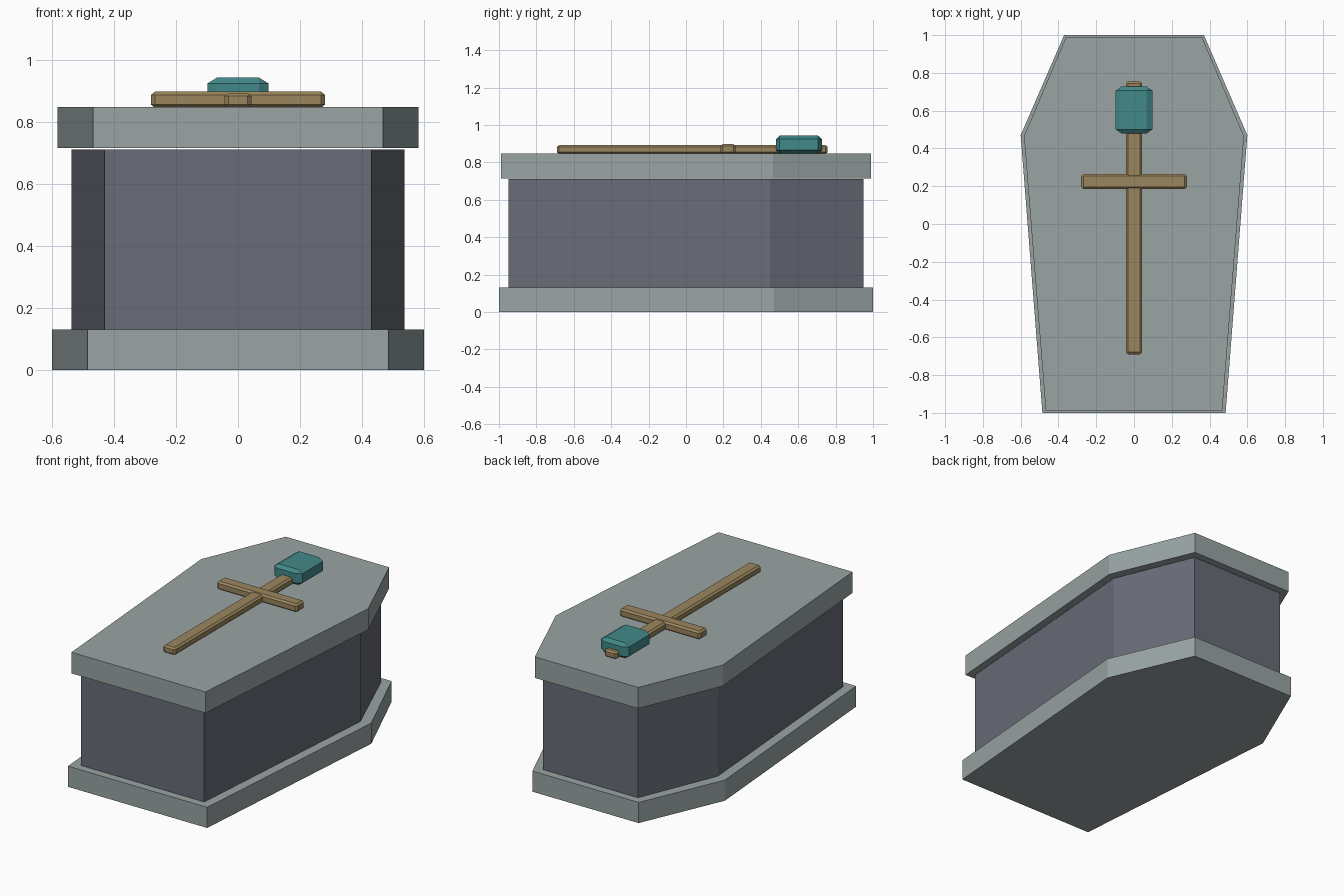
import bpy
import bmesh
from mathutils import Vector

if "Cube" in bpy.data.objects:
    bpy.data.objects.remove(bpy.data.objects["Cube"], do_unlink=True)


def material(name, rgb):
    mat = bpy.data.materials.new(name)
    mat.use_nodes = True
    color = (*rgb, 1.0)
    mat.diffuse_color = color
    mat.node_tree.nodes["Principled BSDF"].inputs["Base Color"].default_value = color
    return mat


pale_stone = material("pale stone", (0.32, 0.37, 0.37))
dark_stone = material("dark stone", (0.14, 0.15, 0.185))
bronze = material("bronze", (0.33, 0.24, 0.11))
teal = material("teal stone", (0.055, 0.25, 0.25))


def finish(name, bm, mat):
    bmesh.ops.recalc_face_normals(bm, faces=bm.faces)
    mesh = bpy.data.meshes.new(name)
    bm.to_mesh(mesh)
    bm.free()
    mesh.materials.append(mat)
    obj = bpy.data.objects.new(name, mesh)
    bpy.context.collection.objects.link(obj)
    return obj


def coffin_slab(name, right_side, bottom, top, mat):
    """Extrude a mirrored six-sided outline given by its +x half."""
    outline = right_side + [(-x, y) for x, y in reversed(right_side)]
    bm = bmesh.new()
    face = bm.faces.new([bm.verts.new((x, y, bottom)) for x, y in outline])
    result = bmesh.ops.extrude_face_region(bm, geom=[face])
    verts = [g for g in result["geom"] if isinstance(g, bmesh.types.BMVert)]
    bmesh.ops.translate(bm, verts=verts, vec=(0, 0, top - bottom))
    return finish(name, bm, mat)


def bevelled_box(name, low, high, bevel, mat):
    """Box between two corners with a separate chamfer width per axis."""
    low, high, bevel = Vector(low), Vector(high), Vector(bevel)
    size = high - low
    bm = bmesh.new()
    bmesh.ops.create_cube(bm, size=1)
    bmesh.ops.scale(bm, verts=bm.verts, vec=[s / b for s, b in zip(size, bevel)])
    bmesh.ops.bevel(bm, geom=bm.edges[:], offset=1, segments=1, affect='EDGES')
    bmesh.ops.scale(bm, verts=bm.verts, vec=bevel)
    bmesh.ops.translate(bm, verts=bm.verts, vec=(low + high) / 2)
    return finish(name, bm, mat)


# Stone tomb: plinth, body and lid
coffin_slab("plinth", [(0.485, -1), (0.60, 0.47), (0.37, 1)], 0, 0.13, pale_stone)
coffin_slab("body", [(0.43, -0.95), (0.537, 0.45), (0.33, 0.95)], 0.13, 0.71, dark_stone)
coffin_slab("lid", [(0.467, -0.99), (0.582, 0.465), (0.36, 0.99)], 0.715, 0.848, pale_stone)

# Cross lying on the lid
edge = (0.012, 0.012, 0.01)
bevelled_box("cross_shaft", (-0.043, -0.69, 0.845), (0.043, 0.757, 0.893), edge, bronze)
bevelled_box("cross_arm", (-0.28, 0.184, 0.845), (0.28, 0.265, 0.897), edge, bronze)

# Block over the head of the cross
bevelled_box("head_block", (-0.098, 0.48, 0.846), (0.098, 0.727, 0.943),
             (0.031, 0.021, 0.019), teal)
